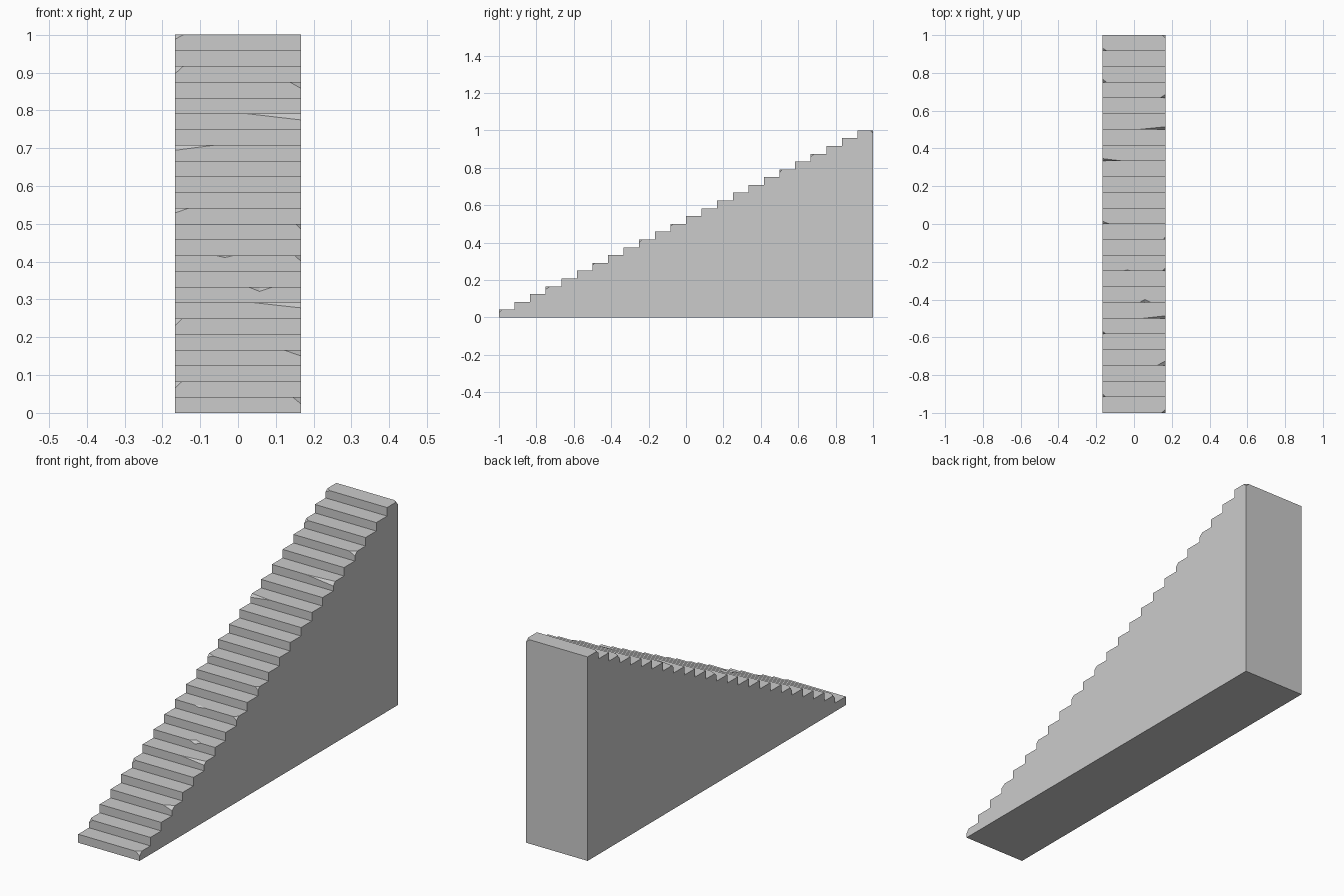
import bpy, bmesh
from mathutils import Vector

if "Cube" in bpy.data.objects:
    bpy.data.objects.remove(bpy.data.objects["Cube"])

N, W = 24, 1 / 6
RUN, RISE = 2 / N, 1 / N


def make_object(name, bm):
    bmesh.ops.recalc_face_normals(bm, faces=bm.faces[:])
    mesh = bpy.data.meshes.new(name)
    bm.to_mesh(mesh)
    bm.free()
    obj = bpy.data.objects.new(name, mesh)
    bpy.context.collection.objects.link(obj)
    return obj


# Solid staircase: stepped side profile extruded across the width
profile = [(1, 0), (-1, 0)]
for i in range(N):
    y = -1 + i * RUN
    profile += [(y, (i + 1) * RISE), (y + RUN, (i + 1) * RISE)]
bm = bmesh.new()
face = bm.faces.new([bm.verts.new((-W, y, z)) for y, z in profile])
ext = bmesh.ops.extrude_face_region(bm, geom=[face])
bmesh.ops.translate(bm, vec=(2 * W, 0, 0),
                    verts=[v for v in ext["geom"] if isinstance(v, bmesh.types.BMVert)])
stairs = make_object("staircase", bm)

# Chips knocked out of the step edges
chips = bmesh.new()


def hull(points):
    bmesh.ops.convex_hull(chips, input=[chips.verts.new(p) for p in points])


def corner_chip(step, side, dx, dy, dz, back=False):
    ydir = -1 if back else 1
    corner = Vector((side * W, 1 if back else -1 + (step - 1) * RUN, step * RISE))
    cut = [corner + Vector(d) for d in ((-side * dx, 0, 0), (0, ydir * dy, 0), (0, 0, -dz))]
    centre = sum(cut, Vector()) / 3
    hull(cut + [corner + (corner - centre) * 0.5])


def edge_chip(step, x0, xm, x1, dy, dz):
    y, z = -1 + (step - 1) * RUN, step * RISE
    hull([(x0, y, z), (x1, y, z), (xm, y, z - dz), (xm, y + dy, z), (xm, y - dy, z + dz)])


# step, side, size in x, y, z
for c in [(24, -1, .022, .015, .012), (22, -1, .022, .018, .02), (21, 1, .03, .02, .017),
          (19, 1, .147, .015, .017), (17, -1, .107, .013, .014), (13, -1, .037, .015, .013),
          (12, 1, .014, .015, .014), (10, 1, .017, .017, .016), (7, 1, .127, .014, .014),
          (6, -1, .019, .016, .02), (4, 1, .047, .025, .016), (2, -1, .019, .018, .018),
          (1, 1, .022, .017, .018)]:
    corner_chip(*c)
corner_chip(24, 1, .018, .015, .015, back=True)
edge_chip(10, -.06, -.035, -.01, .012, .006)
edge_chip(8, .027, .057, .093, .017, .012)
cutter = make_object("chip_cutter", chips)
cutter.hide_render = True

mod = stairs.modifiers.new("chips", "BOOLEAN")
mod.operation, mod.solver, mod.object = "DIFFERENCE", "EXACT", cutter
bpy.context.view_layer.objects.active = stairs
bpy.ops.object.modifier_apply(modifier=mod.name)
bpy.data.objects.remove(cutter)
